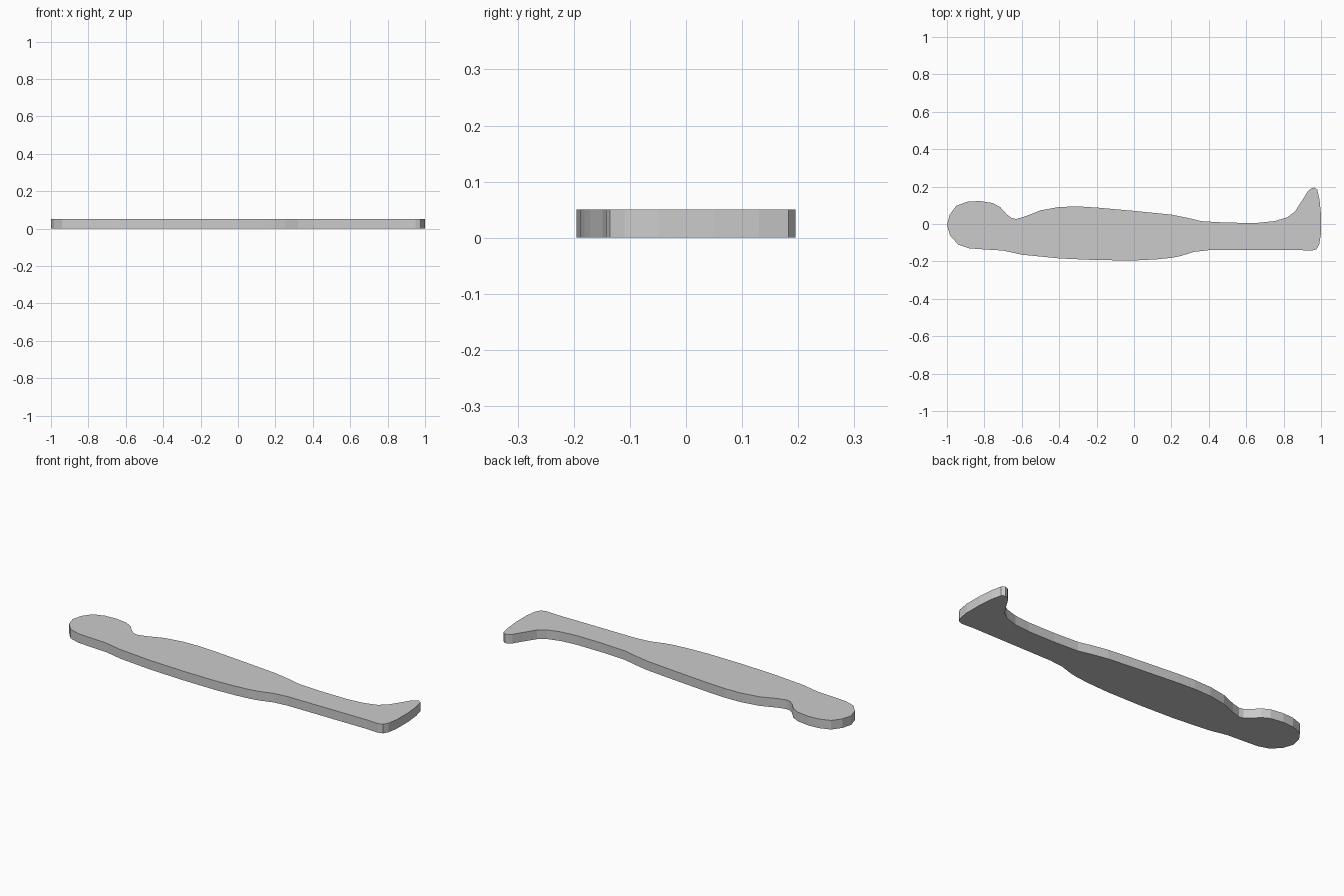
import bpy, bmesh

THICKNESS = 0.05

# Upper edge of the outline, left to right: round head, notch, belly, neck, hooked end
upper = [(-1, -0.005), (-0.985, 0.05), (-0.95, 0.098), (-0.89, 0.119), (-0.825, 0.123),
         (-0.755, 0.112), (-0.715, 0.09), (-0.68, 0.051), (-0.655, 0.032), (-0.63, 0.027),
         (-0.58, 0.041), (-0.5, 0.073), (-0.4, 0.091), (-0.3, 0.094), (-0.2, 0.088),
         (0, 0.07), (0.2, 0.05), (0.29, 0.032), (0.36, 0.015), (0.5, 0.007),
         (0.66, 0.006), (0.75, 0.015), (0.82, 0.036), (0.86, 0.066), (0.9, 0.127),
         (0.93, 0.176), (0.947, 0.19), (0.963, 0.195), (0.98, 0.183), (0.992, 0.13)]

# Lower edge, right to left back to the head
lower = [(1, 0.05), (1, -0.05), (0.99, -0.11), (0.975, -0.135), (0.95, -0.143),
         (0.88, -0.139), (0.4, -0.14), (0.32, -0.149), (0.25, -0.171), (0.2, -0.181),
         (0.12, -0.189), (0, -0.195), (-0.2, -0.193), (-0.4, -0.184), (-0.6, -0.164),
         (-0.7, -0.142), (-0.8, -0.136), (-0.88, -0.13), (-0.94, -0.11), (-0.983, -0.062)]

# Flat plate: fill the outline and extrude it upward
bm = bmesh.new()
base = bm.faces.new([bm.verts.new((x, y, 0)) for x, y in upper + lower])
result = bmesh.ops.extrude_face_region(bm, geom=[base], use_keep_orig=True)
top_verts = [g for g in result["geom"] if isinstance(g, bmesh.types.BMVert)]
bmesh.ops.translate(bm, verts=top_verts, vec=(0, 0, THICKNESS))
bmesh.ops.recalc_face_normals(bm, faces=bm.faces)

mesh = bpy.data.meshes.new("handle_plate")
bm.to_mesh(mesh)
bm.free()
plate = bpy.data.objects.new("handle_plate", mesh)
bpy.context.collection.objects.link(plate)
